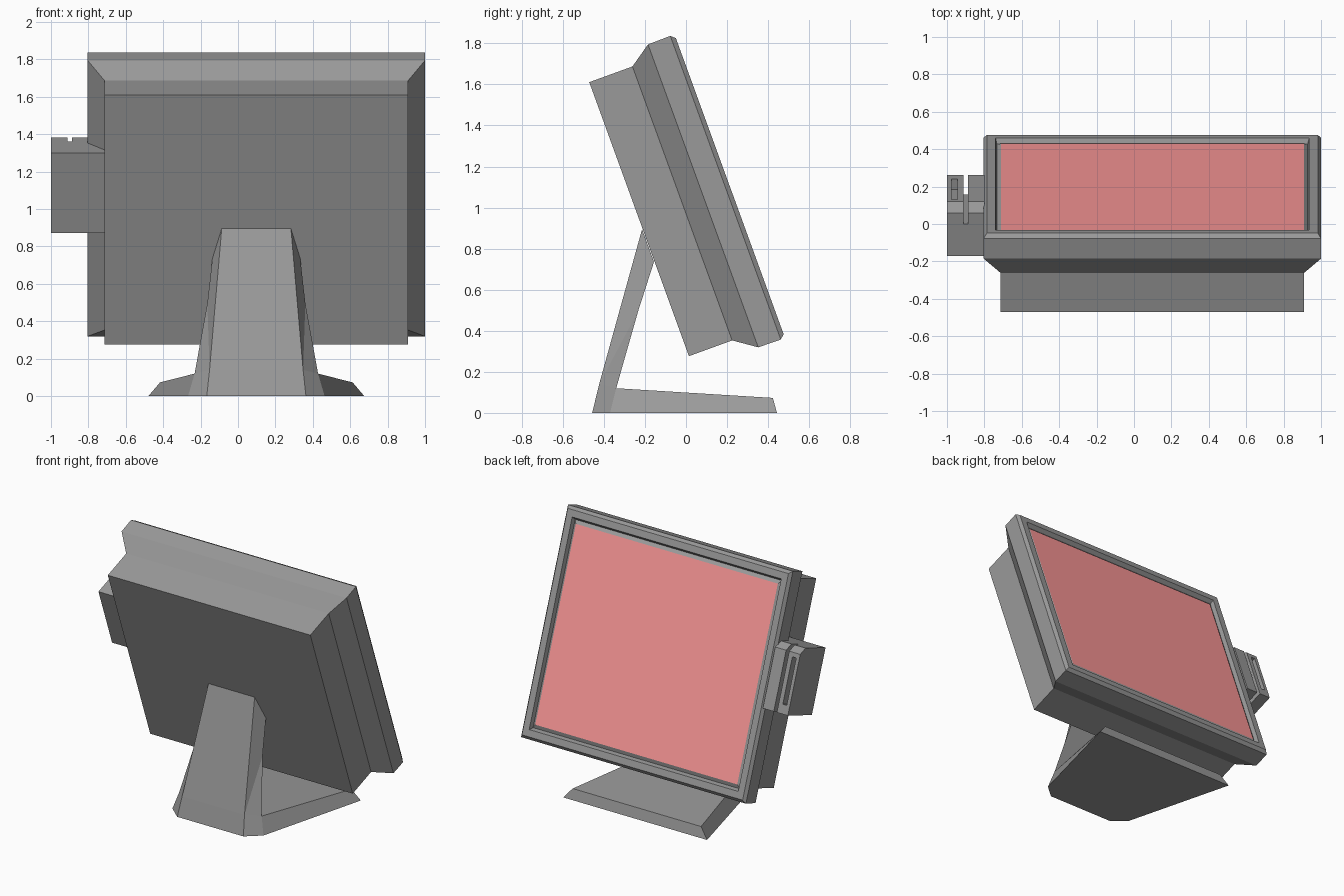
import bpy, bmesh
from math import sin, cos, radians
from mathutils import Matrix

if "Cube" in bpy.data.objects:
    bpy.data.objects.remove(bpy.data.objects["Cube"])

CX = 0.098                      # the display sits off-centre; reader balances it
T = radians(20)
# local frame of the tilted display: (x, up along panel, out of screen)
TILT = Matrix(((1, 0, 0, CX),
               (0, -sin(T), cos(T), -0.2285),
               (0, cos(T), sin(T), 0.9435),
               (0, 0, 0, 1)))


def material(name, color):
    mat = bpy.data.materials.new(name)
    mat.diffuse_color = (*color, 1)
    mat.use_nodes = True
    mat.node_tree.nodes["Principled BSDF"].inputs["Base Color"].default_value = mat.diffuse_color
    return mat


GREY = material("casing_grey", (0.32, 0.32, 0.32))
PINK = material("screen_pink", (0.97, 0.31, 0.31))


def make(name, verts, faces, matrix=None, mat=GREY):
    mesh = bpy.data.meshes.new(name)
    mesh.from_pydata(verts, [], faces)
    if matrix:
        mesh.transform(matrix)
    bm = bmesh.new()
    bm.from_mesh(mesh)
    bmesh.ops.recalc_face_normals(bm, faces=bm.faces)
    bm.to_mesh(mesh)
    bm.free()
    mesh.materials.append(mat)
    ob = bpy.data.objects.new(name, mesh)
    bpy.context.collection.objects.link(ob)
    return ob


def ring(hx, hu, n):
    return [(-hx, -hu, n), (hx, -hu, n), (hx, hu, n), (-hx, hu, n)]


def prism(name, profile, x0, x1):
    """Extrude an (up, out) profile across world x0..x1 in the tilted frame."""
    k = len(profile)
    verts = [(x - CX, u, n) for x in (x0, x1) for u, n in profile]
    faces = [list(range(k)), list(range(k, 2 * k))]
    faces += [(i, (i + 1) % k, k + (i + 1) % k, k + i) for i in range(k)]
    return make(name, verts, faces, TILT)


def rect(u0, u1, n0, n1):
    return [(u0, n0), (u1, n0), (u1, n1), (u0, n1)]


def cut(ob, cutter):
    cutter.hide_render = True
    mod = ob.modifiers.new("cut", 'BOOLEAN')
    mod.operation = 'DIFFERENCE'
    mod.solver = 'EXACT'
    mod.object = cutter
    bpy.context.view_layer.objects.active = ob
    bpy.ops.object.modifier_apply(modifier=mod.name)
    bpy.data.objects.remove(cutter)


# display housing: stacked rectangles from back shell to groove around the screen
sections = [(0.812, 0.71, 0), (0.812, 0.71, 0.224), (0.902, 0.785, 0.332),
            (0.902, 0.787, 0.448), (0.885, 0.767, 0.47),
            (0.838, 0.72, 0.47), (0.83, 0.705, 0.44), (0.81, 0.68, 0.453)]
verts = [v for s in sections for v in ring(*s)]
faces = [(3, 2, 1, 0)]
for r in range(len(sections) - 1):
    for i in range(4):
        a, b = 4 * r + i, 4 * r + (i + 1) % 4
        faces.append((a, b, b + 4, a + 4))
faces.append(tuple(range(len(verts) - 4, len(verts))))   # closed so normals resolve
housing = make("display_housing", verts, faces, TILT)

# screen: the closing face is split off as its own part
bm = bmesh.new()
bm.from_mesh(housing.data)
bm.faces.ensure_lookup_table()
bmesh.ops.delete(bm, geom=[bm.faces[-1]], context='FACES_ONLY')
bm.to_mesh(housing.data)
bm.free()
make("screen", ring(*sections[-1]), [(0, 1, 2, 3)], TILT, PINK)

# card reader on the side, with swipe slot and a recessed indicator window
reader = prism("card_reader", [(-0.142, 0.177), (0.315, 0.177), (0.315, 0.42),
                               (0.273, 0.47), (-0.142, 0.47)], -1.0, -0.80)
cut(reader, prism("slot_cutter", rect(-0.3, 0.5, 0.358, 0.6), -0.912, -0.887))
cut(reader, prism("window_cutter", rect(-0.078, 0.243, 0.41, 0.6), -0.975, -0.944))
prism("reader_mount", rect(-0.142, 0.315, 0.177, 0.34), -0.80, -0.70)

# stand: mirrored pairs of points (half width, y, z)
pairs = [(0.185, -0.214, 0.895), (0.25, -0.423, 0.14), (0.265, -0.457, 0),    # neck back
         (0.235, -0.156, 0.735), (0.262, -0.233, 0.496), (0.33, -0.34, 0.12),  # neck front
         (0.365, -0.37, 0), (0.515, 0.423, 0.073), (0.577, 0.443, 0)]         # foot
verts = [(CX + s * x, y, z) for s in (-1, 1) for x, y, z in pairs]
K = len(pairs)
loop = [0, 1, 2, 6, 8, 7, 5, 4, 3]          # bridged strips around the stand
faces = [(a, b, b + K, a + K) for a, b in zip(loop, loop[1:] + loop[:1])]
for side in ((0, 1, 4, 3), (1, 5, 4), (1, 2, 6, 5), (5, 6, 8, 7)):
    faces += [side, [i + K for i in side]]
make("stand", verts, faces)
